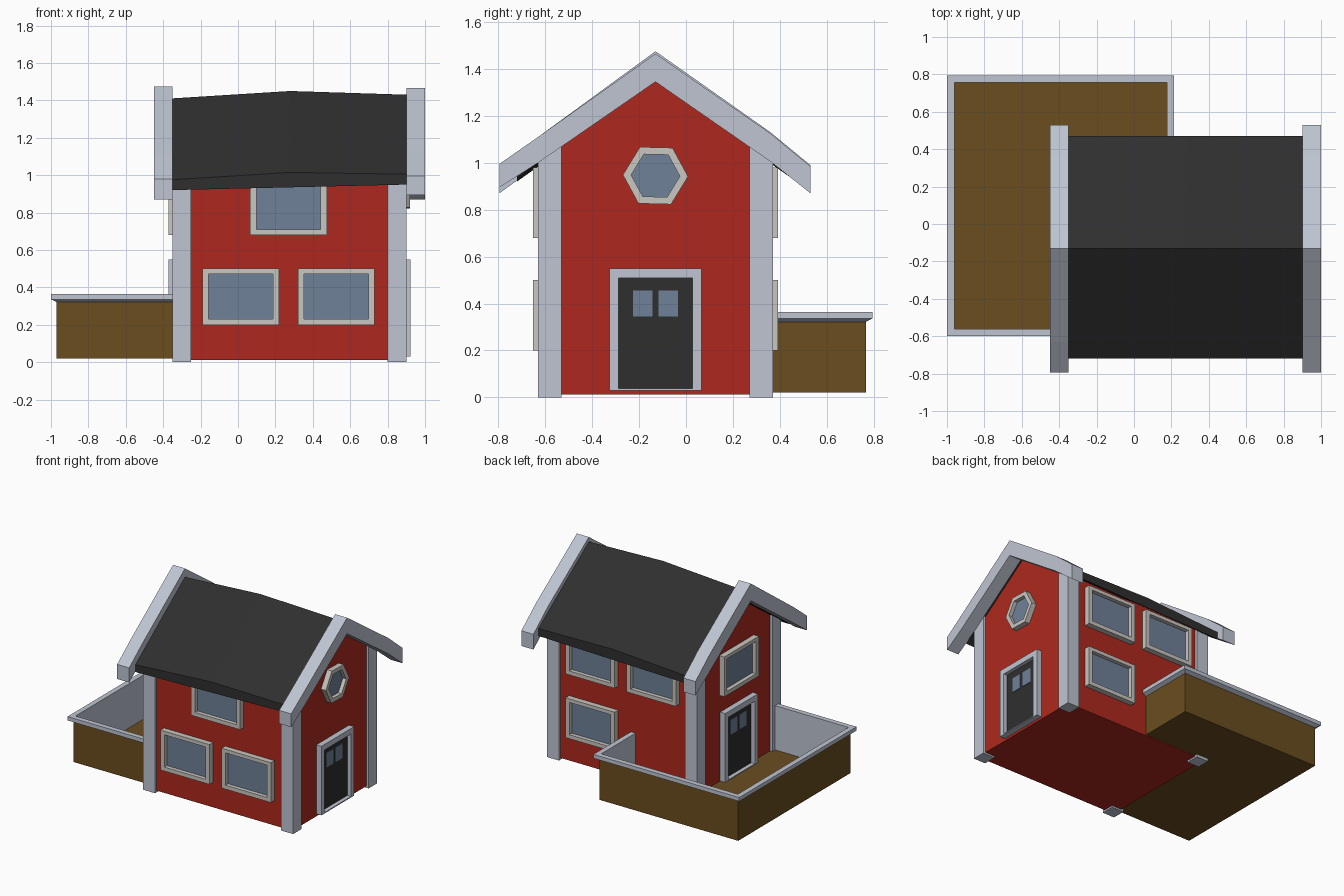
import bpy, bmesh, math

if "Cube" in bpy.data.objects:
    bpy.data.objects.remove(bpy.data.objects["Cube"])

def mat(name, r, g, b):
    m = bpy.data.materials.new(name)
    m.diffuse_color = (r, g, b, 1)
    m.use_nodes = True
    m.node_tree.nodes["Principled BSDF"].inputs["Base Color"].default_value = m.diffuse_color
    return m

RED = mat("red_paint", 0.42, 0.022, 0.013)
DARK = mat("charcoal", 0.028, 0.028, 0.028)
WOOD = mat("brown_wood", 0.145, 0.075, 0.014)
TRIM = mat("pale_trim", 0.52, 0.56, 0.64)
FRAME = mat("window_trim", 0.58, 0.57, 0.53)
GLASS = mat("window_glass", 0.16, 0.22, 0.32)

def loft(name, sections, material, ring=False):
    """Skin closed cross-sections; cap the ends, or join last to first."""
    bm = bmesh.new()
    loops = [[bm.verts.new(p) for p in s] for s in sections]
    n = len(loops[0])
    pairs = list(zip(loops, loops[1:]))
    if ring:
        pairs.append((loops[-1], loops[0]))
    else:
        bm.faces.new(loops[0])
        bm.faces.new(loops[-1])
    for a, b in pairs:
        for i in range(n):
            j = (i + 1) % n
            bm.faces.new((a[i], a[j], b[j], b[i]))
    bmesh.ops.recalc_face_normals(bm, faces=bm.faces)
    me = bpy.data.meshes.new(name)
    bm.to_mesh(me)
    bm.free()
    me.materials.append(material)
    ob = bpy.data.objects.new(name, me)
    bpy.context.collection.objects.link(ob)
    return ob

def prism_x(name, profile, x0, x1, material):
    return loft(name, [[(x, y, z) for y, z in profile] for x in (x0, x1)], material)

# House body: gabled block
RIDGE = -0.13
def under(y):
    return 1.37 - 0.71 * abs(y - RIDGE)

prism_x("walls", [(-0.61, 0.012), (0.35, 0.012), (0.35, under(0.35)),
                  (RIDGE, under(RIDGE)), (-0.61, under(-0.61))], -0.33, 0.88, RED)

# Corner posts with tops cut to the roof pitch
for xn, x in (("left", -0.35), ("right", 0.8)):
    for yn, y in (("front", -0.63), ("back", 0.27)):
        prism_x(f"corner_post_{yn}_{xn}",
                [(y, 0), (y + 0.1, 0), (y + 0.1, under(y + 0.1)), (y, under(y))],
                x, x + 0.1, TRIM)

# Dark roof, slightly humped along its length
def roof_section(x, ridge, eave, bottom):
    return [(x, -0.72, bottom), (x, -0.72, eave), (x, RIDGE, ridge), (x, 0.47, eave),
            (x, 0.47, bottom), (x, RIDGE, ridge - 0.07)]
loft("roof", [roof_section(-0.36, 1.41, 0.975, 0.92),
              roof_section(0.28, 1.45, 1.015, 0.935),
              roof_section(0.91, 1.43, 1.005, 0.95)], DARK)

# Gable boards capping both roof ends
prism_x("gable_board_right", [(-0.795, 0.895), (-0.795, 0.995), (-0.63, 1.11), (RIDGE, 1.465),
                              (0.36, 1.125), (0.53, 0.985), (0.53, 0.87), (0.36, 1.005),
                              (RIDGE, 1.345), (-0.63, 1.0)], 0.9, 1.0, TRIM)
prism_x("gable_board_left", [(-0.795, 0.87), (-0.795, 0.98), (-0.63, 1.11), (RIDGE, 1.475),
                             (0.36, 1.13), (0.53, 0.99), (0.53, 0.885), (0.36, 1.0),
                             (RIDGE, 1.345), (-0.63, 0.99)], -0.45, -0.35, TRIM)

# Wall coordinates: u along the wall, z up, d outward
PLACE = {"front": lambda u, z, d: (u, -0.61 - d, z),
         "back": lambda u, z, d: (u, 0.35 + d, z),
         "right": lambda u, z, d: (0.88 + d, u, z),
         "left": lambda u, z, d: (-0.33 - d, u, z)}

def rect(u0, u1, z0, z1):
    return [(u0, z0), (u1, z0), (u1, z1), (u0, z1)]

def slab(name, side, pts, depth, material):
    loft(name, [[PLACE[side](u, z, d) for u, z in pts] for d in (-0.01, depth)], material)

def framed(name, side, outer, inner, depth, fill, frame_mat):
    rings = [(outer, -0.01), (outer, depth), (inner, depth), (inner, -0.01)]
    loft(name + "_frame", [[PLACE[side](u, z, d) for u, z in pts] for pts, d in rings],
         frame_mat, ring=True)
    slab(name + "_panel", side, inner, 0.012, fill)

# Rectangular windows
for i, (side, u, z) in enumerate((("front", 0.015, 0.2), ("front", 0.525, 0.2),
                                  ("front", 0.27, 0.68), ("back", 0.525, 0.2),
                                  ("back", 0.525, 0.68), ("back", 0.015, 0.68),
                                  ("left", -0.13, 0.68))):
    framed(f"window_{side}_{i}", side, rect(u - 0.205, u + 0.205, z, z + 0.3),
           rect(u - 0.172, u + 0.172, z + 0.03, z + 0.273), 0.042, GLASS, FRAME)

# Six-sided gable window
def hexagon(r):
    return [(RIDGE + r * math.cos(math.radians(60 * k - 1.5)),
             0.945 + r * math.sin(math.radians(60 * k - 1.5))) for k in range(6)]
framed("gable_window", "right", hexagon(0.139), hexagon(0.104), 0.04, GLASS, FRAME)

# Doors on both gable ends, each with two small panes
for side in ("right", "left"):
    framed(f"door_{side}", side, rect(-0.325, 0.065, 0.03, 0.55),
           rect(-0.287, 0.027, 0.038, 0.508), 0.042, DARK, TRIM)
    for k, u in enumerate((-0.226, -0.118)):
        slab(f"door_pane_{side}_{k}", side, rect(u, u + 0.083, 0.345, 0.455), 0.016, GLASS)

# Terrace: floor, brown outer walls, pale lining and sloped cap rail
prism_x("terrace_floor", [(-0.57, 0.02), (0.765, 0.02), (0.765, 0.032), (-0.57, 0.032)],
        -0.97, 0.185, WOOD)

def path(o):
    return [(-0.34, -0.565 - o), (-0.965 - o, -0.565 - o), (-0.965 - o, 0.76 + o),
            (0.18 + o, 0.76 + o), (0.18 + o, 0.34)]

def sweep(name, profile, material):
    paths = [(path(o), z) for o, z in profile]
    loft(name, [[(*p[i], z) for p, z in paths] for i in range(5)], material)

sweep("terrace_wall", [(0, 0.02), (0.006, 0.02), (0.006, 0.335), (0, 0.335)], WOOD)
sweep("terrace_lining", [(-0.004, 0.025), (0, 0.025), (0, 0.34), (-0.004, 0.34)], TRIM)
sweep("terrace_cap_rail", [(-0.004, 0.322), (0.006, 0.322), (0.035, 0.336),
                           (0.035, 0.365), (-0.004, 0.365)], TRIM)
